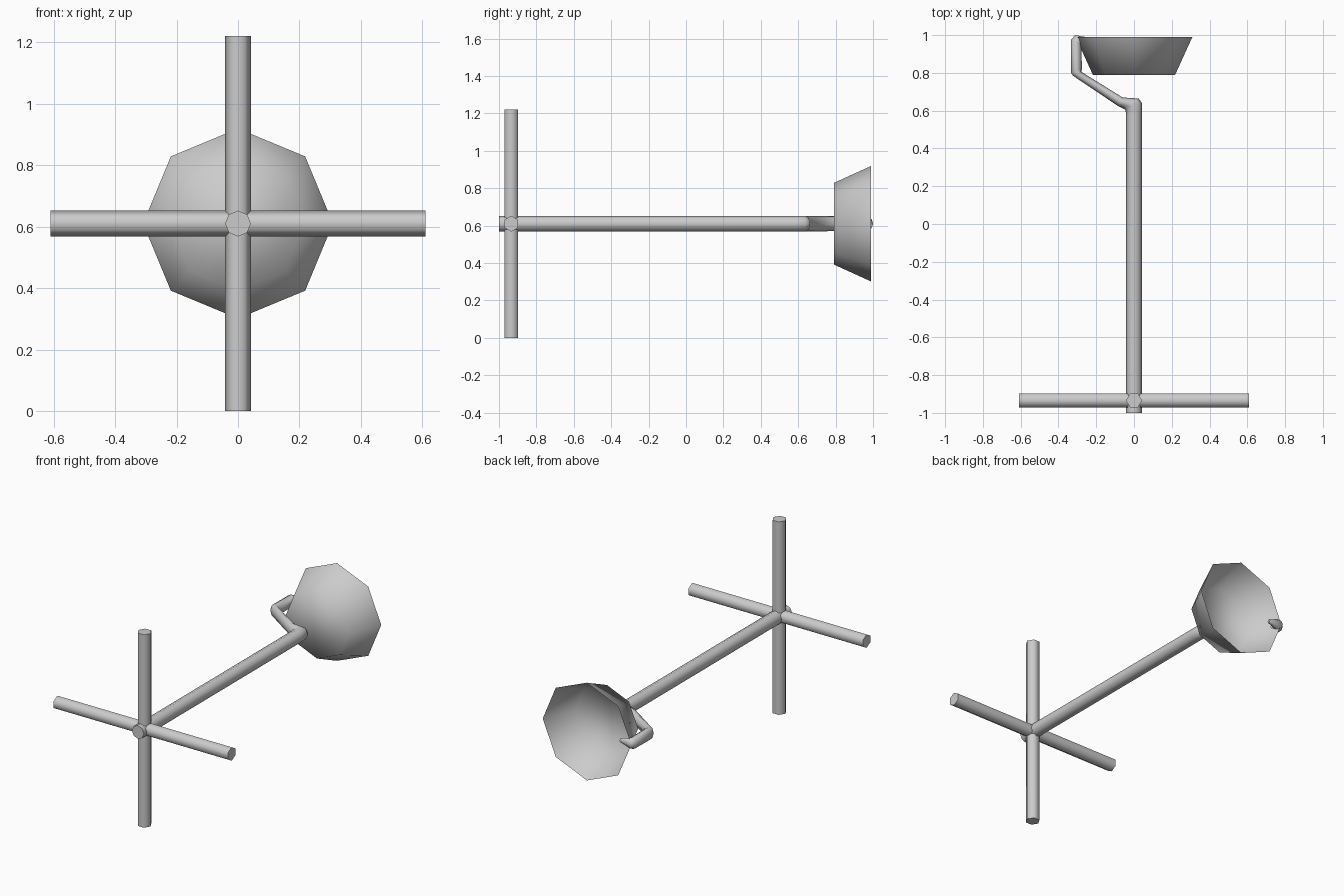
import bpy, bmesh
from math import pi, sin, cos, radians
from mathutils import Vector, Matrix

if "Cube" in bpy.data.objects:
    bpy.data.objects.remove(bpy.data.objects["Cube"], do_unlink=True)

MID_Z = 0.61
grey = bpy.data.materials.new("plain_grey")
grey.use_nodes = True
colour = (0.6, 0.6, 0.6, 1)
grey.diffuse_color = colour
grey.node_tree.nodes["Principled BSDF"].inputs["Base Color"].default_value = colour


def finish(name, bm, angle):
    """Turn a bmesh into a named, smooth shaded grey object."""
    bmesh.ops.recalc_face_normals(bm, faces=bm.faces)
    mesh = bpy.data.meshes.new(name)
    bm.to_mesh(mesh)
    bm.free()
    mesh.materials.append(grey)
    obj = bpy.data.objects.new(name, mesh)
    bpy.context.collection.objects.link(obj)
    bpy.ops.object.select_all(action='DESELECT')
    obj.select_set(True)
    bpy.context.view_layer.objects.active = obj
    bpy.ops.object.shade_smooth_by_angle(angle=radians(angle))
    return obj


def loft(bm, rings, cap_end=True):
    """Skin a list of vertex rings and close the ends."""
    for a, b in zip(rings, rings[1:]):
        n = len(a)
        for i in range(n):
            bm.faces.new((a[i], a[(i + 1) % n], b[(i + 1) % n], b[i]))
    bm.faces.new(rings[0])
    if cap_end:
        bm.faces.new(rings[-1])


# Crossed base bars: six-sided, flats facing front and back
for name, turn in (("horizontal_base_bar", pi / 2), ("vertical_base_bar", 0)):
    bm = bmesh.new()
    place = Matrix.Translation((0, -0.934, MID_Z)) @ Matrix.Rotation(turn, 4, 'Y')
    rings = [[bm.verts.new(place @ Vector((0.0425 * cos(k * pi / 3), 0.0425 * sin(k * pi / 3), z)))
              for k in range(6)] for z in (-0.61, 0.61)]
    loft(bm, rings)
    finish(name, bm, 65)

# Post that bends into a slim arm and hooks into the shade:
# left edge, right edge (x, y) and half height of each section
sections = [
    ((-0.042, -1.0), (0.042, -1.0), 0.042),
    ((-0.042, 0.58), (0.042, 0.58), 0.042),
    ((-0.045, 0.605), (0.042, 0.64), 0.042),
    ((-0.058, 0.612), (0.025, 0.664), 0.042),
    ((-0.085, 0.625), (-0.06, 0.67), 0.041),
    ((-0.323, 0.785), (-0.278, 0.805), 0.040),
    ((-0.333, 0.80), (-0.276, 0.82), 0.040),
    ((-0.333, 0.975), (-0.278, 0.955), 0.038),
    ((-0.312, 1.0), (-0.268, 0.957), 0.033),
    ((-0.225, 0.985), (-0.225, 0.965), 0.012),
]
bm = bmesh.new()
rings = []
for left, right, half in sections:
    a, b = Vector((*left, MID_Z)), Vector((*right, MID_Z))
    mid, side, up = (a + b) / 2, (b - a) / 2, Vector((0, 0, half))
    rings.append([bm.verts.new(mid + side * cos(k * pi / 4) + up * sin(k * pi / 4))
                  for k in range(8)])
loft(bm, rings)
finish("post_and_arm", bm, 65)

# Eight-sided shade, closed at the front and open at the back
bm = bmesh.new()
rings = [[bm.verts.new((r * cos(k * pi / 4), y, MID_Z + r * sin(k * pi / 4))) for k in range(8)]
         for y, r in ((0.79, 0.218), (0.99, 0.309))]
loft(bm, rings, cap_end=False)
shade = finish("lamp_shade", bm, 180)
